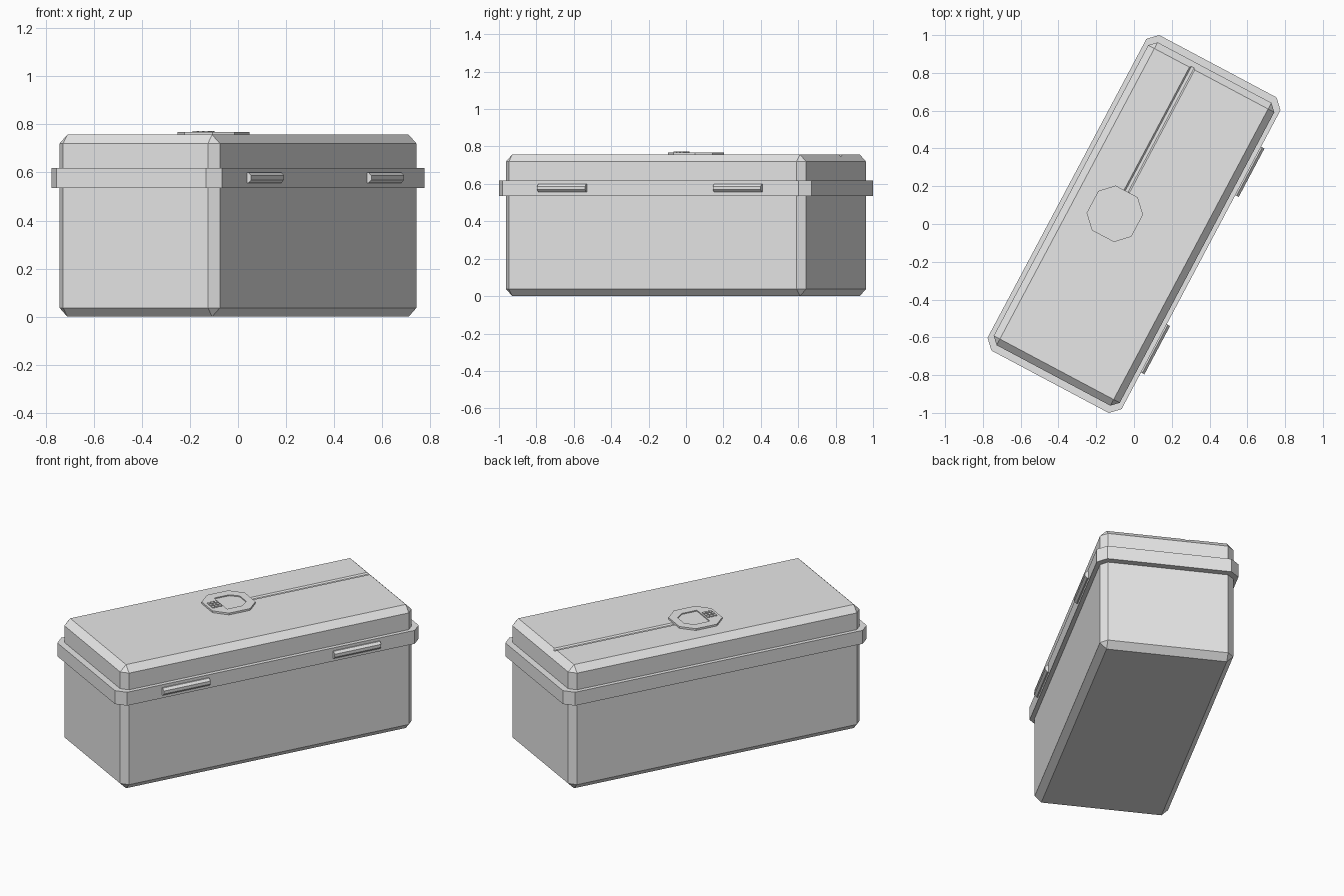
import bpy
import bmesh
import math
from mathutils import Matrix

cube = bpy.data.objects.get("Cube")
if cube:
    bpy.data.objects.remove(cube, do_unlink=True)

grey = bpy.data.materials.new("plain_grey")
grey.use_nodes = True
COLOUR = (0.8, 0.8, 0.8, 1)
grey.diffuse_color = COLOUR
grey.node_tree.nodes["Principled BSDF"].inputs["Base Color"].default_value = COLOUR

# Everything is modelled with its long side on local x, then turned
TURN = Matrix.Rotation(math.radians(62), 4, "Z")
LENGTH, WIDTH, TOP, BEVEL = 0.908, 0.378, 0.757, 0.037
KNOB_Y = 0.115


def finish(name, bm):
    bmesh.ops.recalc_face_normals(bm, faces=bm.faces)
    mesh = bpy.data.meshes.new(name)
    bm.to_mesh(mesh)
    bm.free()
    mesh.materials.append(grey)
    obj = bpy.data.objects.new(name, mesh)
    obj.matrix_world = TURN
    bpy.context.collection.objects.link(obj)
    return obj


def add_box(bm, x, y, z, hx, hy, hz):
    m = Matrix.Translation((x, y, z)) @ Matrix.Diagonal((2 * hx, 2 * hy, 2 * hz, 1))
    return bmesh.ops.create_cube(bm, size=1, matrix=m)["verts"]


def prism(name, points, move):
    """Extrude a closed 3D outline along a vector."""
    bm = bmesh.new()
    face = bm.faces.new([bm.verts.new(p) for p in points])
    new = bmesh.ops.extrude_face_region(bm, geom=[face], use_keep_orig=True)["geom"]
    bmesh.ops.translate(bm, vec=move, verts=[v for v in new if isinstance(v, bmesh.types.BMVert)])
    return finish(name, bm)


def cut(target, cutter):
    mod = target.modifiers.new("cut", "BOOLEAN")
    mod.operation = "DIFFERENCE"
    mod.solver = "EXACT"
    mod.object = cutter
    cutter.hide_render = True
    cutter.hide_viewport = True
    cutter.display_type = "WIRE"


# Chest body with every edge chamfered
bm = bmesh.new()
add_box(bm, 0, 0, TOP / 2, LENGTH, WIDTH, TOP / 2)
bmesh.ops.bevel(bm, geom=bm.edges[:], offset=BEVEL, segments=1, affect="EDGES")
body = finish("body", bm)

# Shallow groove running from the knob to the end of the lid
groove = [(0.1, KNOB_Y + dy, TOP + dz) for dy, dz in
          ((-0.02, 0.004), (0.02, 0.004), (0.008, -0.008), (-0.008, -0.008))]
cut(body, prism("groove_cutter", groove, (1, 0, 0)))

# Rim band with chamfered upright corners
bm = bmesh.new()
add_box(bm, 0, 0, 0.577, 0.946, 0.402, 0.041)
uprights = [e for e in bm.edges if abs(e.verts[0].co.z - e.verts[1].co.z) > 0.01]
bmesh.ops.bevel(bm, geom=uprights, offset=0.05, segments=1, affect="EDGES")
finish("rim_band", bm)

# Two latch bars on one long side
for side, name in ((-1, "front_latch"), (1, "back_latch")):
    bm = bmesh.new()
    place = (Matrix.Translation((side * 0.532, -0.4, 0.578))
             @ Matrix.Rotation(math.pi / 2, 4, "Y")
             @ Matrix.Rotation(math.pi / 8, 4, "Z"))
    bmesh.ops.create_cone(bm, cap_ends=True, segments=8, radius1=0.024,
                          radius2=0.024, depth=0.29, matrix=place)
    finish(name, bm)

# Eight-sided knob plate on the lid
bm = bmesh.new()
add_box(bm, 0, KNOB_Y, TOP + 0.003, 0.134, 0.134, 0.008)
uprights = [e for e in bm.edges if abs(e.verts[0].co.z - e.verts[1].co.z) > 0.01]
bmesh.ops.bevel(bm, geom=uprights, offset=0.068, segments=1, affect="EDGES")
knob = finish("knob_plate", bm)

# Shield-shaped recess in the knob
shield = [(x, KNOB_Y + y, TOP + 0.005) for x, y in
          ((-0.05, -0.08), (0.045, -0.08), (0.09, -0.04),
           (0.09, 0.04), (0.045, 0.08), (-0.05, 0.08))]
cut(knob, prism("recess_cutter", shield, (0, 0, 0.03)))

# Small grid of grip studs
bm = bmesh.new()
for i in (-1, 0, 1):
    for j in (-1, 0, 1):
        add_box(bm, -0.088 + i * 0.021, KNOB_Y + j * 0.026, TOP + 0.012, 0.008, 0.01, 0.004)
finish("grip_studs", bm)
